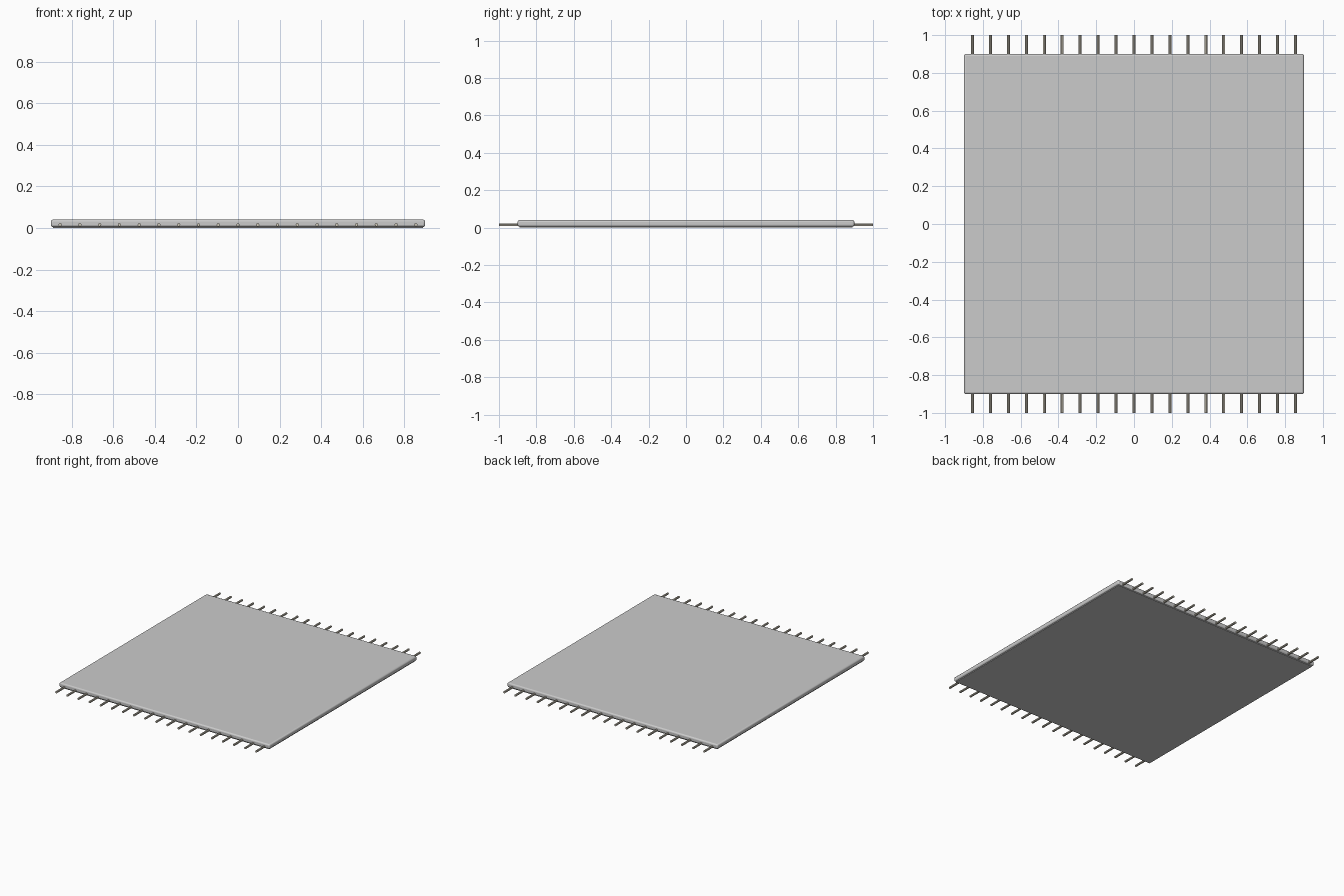
import bpy, math

if "Cube" in bpy.data.objects:
    bpy.data.objects.remove(bpy.data.objects["Cube"])

# Rug pile: thin slab with softened edges
bpy.ops.mesh.primitive_cube_add(size=1, location=(0, 0, 0.0225))
pile = bpy.context.object
pile.name = "rug_pile"
pile.dimensions = (1.8, 1.8, 0.035)
bpy.ops.object.transform_apply(location=False, rotation=False, scale=True)
bevel = pile.modifiers.new("soft_edge", "BEVEL")
bevel.width = 0.01
bevel.segments = 3
bpy.ops.object.shade_smooth_by_angle()

# Backing: thin sheet under the pile
bpy.ops.mesh.primitive_cube_add(size=1, location=(0, 0, 0.004))
backing = bpy.context.object
backing.name = "rug_backing"
backing.dimensions = (1.78, 1.78, 0.008)
bpy.ops.object.transform_apply(location=False, rotation=False, scale=True)

# Fringe: a row of tassels along the front and back edges
fringe_mat = bpy.data.materials.new("fringe_cream")
fringe_mat.diffuse_color = (0.62, 0.58, 0.48, 1)
fringe_mat.use_nodes = True
fringe_mat.node_tree.nodes["Principled BSDF"].inputs["Base Color"].default_value = fringe_mat.diffuse_color
for side, label in ((-1, "front"), (1, "back")):
    for i in range(19):
        x = -0.855 + i * 0.095
        bpy.ops.mesh.primitive_cylinder_add(
            vertices=8, radius=0.008, depth=0.12,
            location=(x, side * 0.94, 0.015), rotation=(math.pi / 2, 0, 0))
        tassel = bpy.context.object
        tassel.name = f"fringe_{label}_{i + 1}"
        tassel.data.materials.append(fringe_mat)
        bpy.ops.object.shade_smooth_by_angle()
